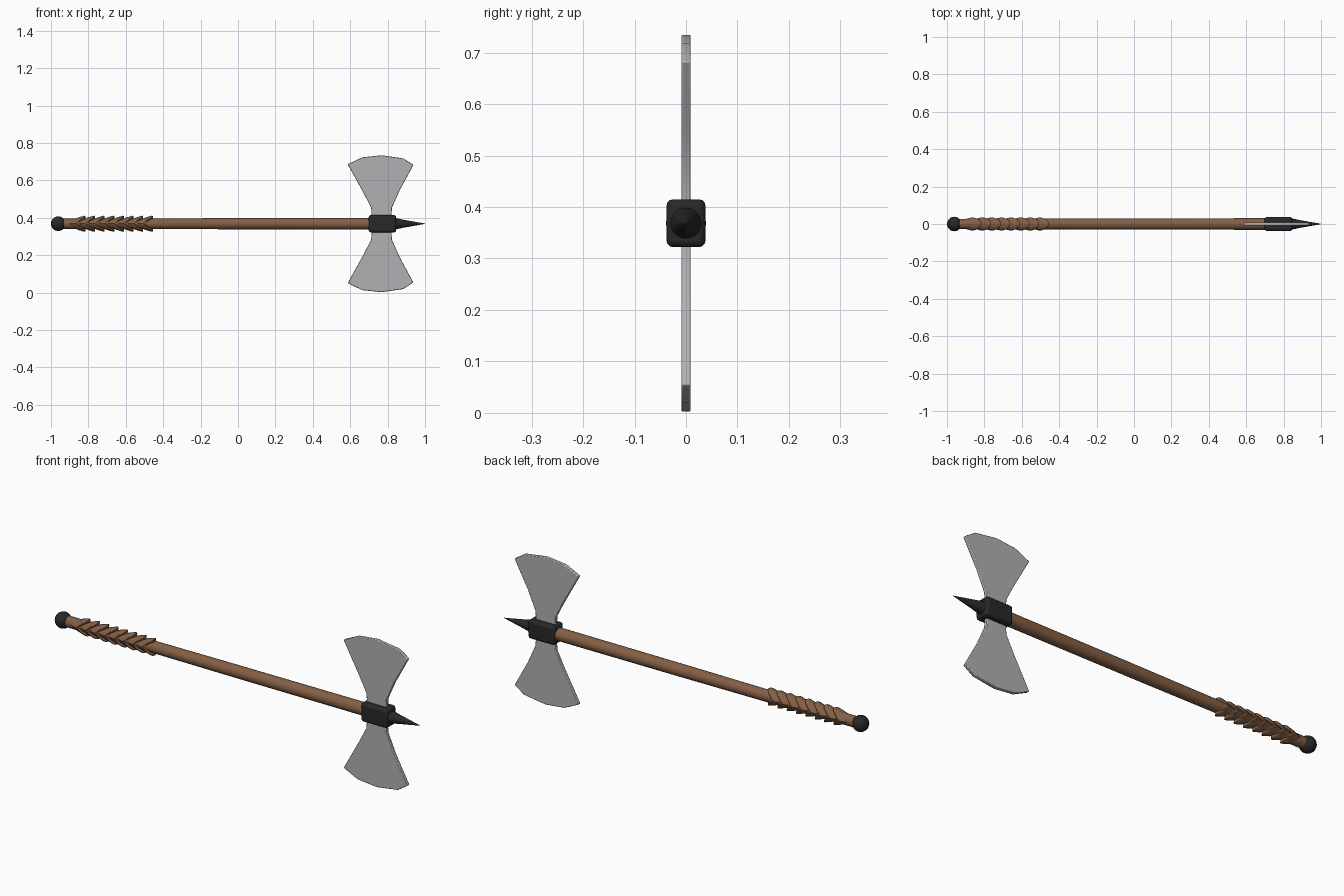
import bpy, bmesh
from math import sin, cos, pi, radians

old = bpy.data.objects.get("Cube")
if old:
    bpy.data.objects.remove(old, do_unlink=True)

AXIS = 0.3685  # height of the shaft's centre line


def material(name, rgb):
    mat = bpy.data.materials.new(name)
    mat.use_nodes = True
    mat.diffuse_color = (*rgb, 1)
    mat.node_tree.nodes["Principled BSDF"].inputs["Base Color"].default_value = (*rgb, 1)
    return mat


WOOD = material("brown wood", (0.23, 0.115, 0.06))
IRON = material("dark iron", (0.02, 0.021, 0.022))
STEEL = material("grey steel", (0.44, 0.44, 0.455))


def finish(name, bm, mat, bevel=0, segments=1, angle=40):
    bmesh.ops.recalc_face_normals(bm, faces=bm.faces)
    mesh = bpy.data.meshes.new(name)
    bm.to_mesh(mesh)
    bm.free()
    mesh.materials.append(mat)
    obj = bpy.data.objects.new(name, mesh)
    bpy.context.collection.objects.link(obj)
    if bevel:
        mod = obj.modifiers.new("soft edges", 'BEVEL')
        mod.width, mod.segments = bevel, segments
    bpy.ops.object.select_all(action='DESELECT')
    obj.select_set(True)
    bpy.context.view_layer.objects.active = obj
    bpy.ops.object.shade_smooth_by_angle(angle=radians(angle))
    return obj


def loft(name, profile, mat, sides=20, flat=1.0, bend=0.0):
    """Rings along x from (x, radius); flat squeezes y, bend pushes top and bottom forward."""
    bm = bmesh.new()
    rings = []
    for x, r in profile:
        ring = []
        for i in range(sides):
            a = 2 * pi * i / sides
            ring.append(bm.verts.new((x + bend * abs(sin(a)), r * flat * cos(a), AXIS + r * sin(a))))
        rings.append(ring)
    for a, b in zip(rings, rings[1:]):
        for i in range(sides):
            j = (i + 1) % sides
            bm.faces.new((a[i], a[j], b[j], b[i]))
    bm.faces.new(rings[0])
    bm.faces.new(rings[-1])
    return finish(name, bm, mat)


# Shaft
loft("shaft", [(-0.95, 0.027), (-0.5, 0.028), (0.0, 0.03), (0.72, 0.031)], WOOD)

# Grip wrap: overlapping bands bent into chevrons
for n in range(8):
    x = -0.903 + n * 0.0515
    band = [(x - 0.012, 0.024), (x, 0.032), (x + 0.022, 0.039),
            (x + 0.037, 0.043), (x + 0.042, 0.041), (x + 0.042, 0.024)]
    loft(f"grip_band_{n + 1}", band, WOOD, flat=0.82, bend=0.045)

# Pommel ball
bm = bmesh.new()
bmesh.ops.create_uvsphere(bm, u_segments=20, v_segments=12, radius=0.039)
bmesh.ops.translate(bm, vec=(-0.961, 0, AXIS), verts=bm.verts)
finish("pommel", bm, IRON)

# Head block
bm = bmesh.new()
bmesh.ops.create_cube(bm, size=1)
bmesh.ops.scale(bm, vec=(0.147, 0.076, 0.093), verts=bm.verts)
bmesh.ops.translate(bm, vec=(0.772, 0, AXIS), verts=bm.verts)
finish("head_block", bm, IRON, bevel=0.013, segments=3)

# Spike
loft("spike", [(0.83, 0.032), (0.85, 0.029), (0.88, 0.022), (1.0, 0.001)], IRON)

# Blades: one outline, mirrored above and below the shaft
OUTLINE = [(0.715, 0.03), (0.712, 0.085), (0.672, 0.163), (0.586, 0.318),
           (0.664, 0.355), (0.768, 0.366), (0.885, 0.349), (0.938, 0.314),
           (0.865, 0.18), (0.823, 0.085), (0.82, 0.03)]
for name, side in (("upper_blade", 1), ("lower_blade", -1)):
    bm = bmesh.new()
    face = bm.faces.new([bm.verts.new((x, -0.009, AXIS + side * h)) for x, h in OUTLINE])
    out = bmesh.ops.extrude_face_region(bm, geom=[face])
    moved = [v for v in out["geom"] if isinstance(v, bmesh.types.BMVert)]
    bmesh.ops.translate(bm, vec=(0, 0.018, 0), verts=moved)
    finish(name, bm, STEEL, bevel=0.003, segments=2)
